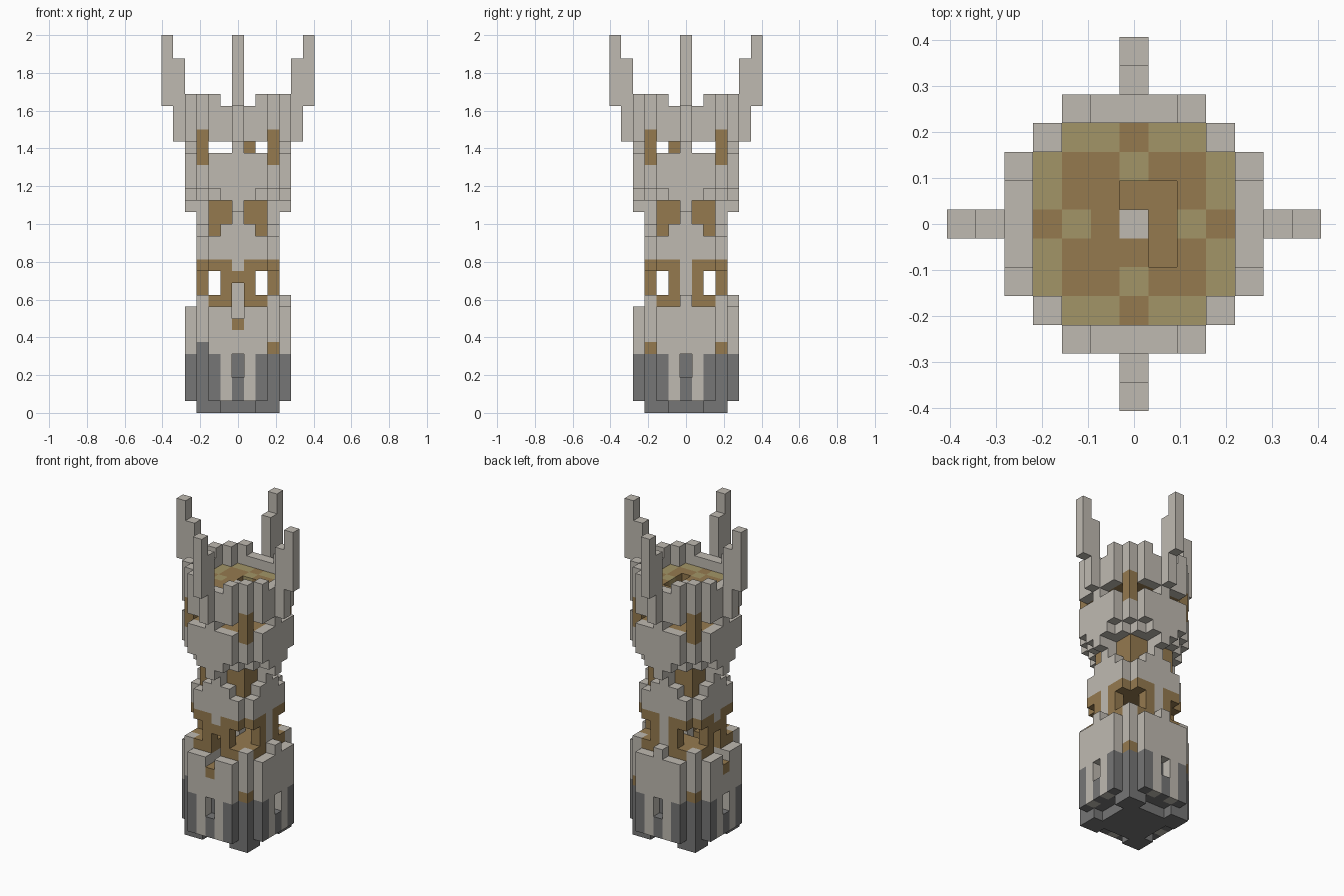
import bpy
import bmesh
from mathutils import Vector

cube = bpy.data.objects.get("Cube")
if cube:
    bpy.data.objects.remove(cube)

U = 0.0625  # edge of one block


def make_material(name, rgb):
    m = bpy.data.materials.new(name)
    m.use_nodes = True
    m.diffuse_color = (*rgb, 1)
    m.node_tree.nodes["Principled BSDF"].inputs["Base Color"].default_value = (*rgb, 1)
    return m


MATERIALS = [make_material("pale_stone", (0.52, 0.49, 0.44)),
             make_material("dark_stone", (0.18, 0.18, 0.18)),
             make_material("brown_wood", (0.30, 0.195, 0.078)),
             make_material("tan_planks", (0.365, 0.30, 0.135))]
STONE, DARK, WOOD, PLANK = range(4)

# Each rule gets r (distance out from the axis), t (distance along the face),
# k (layer), and the cell, and returns a colour or None for empty space.


def has_door(x, y):
    return (x == 0 and y < 0) or (y == 0 and x < 0)


def base(r, t, k, x, y):
    if k == 0:
        return DARK if r <= 3 and not (r == 3 and t <= 1) else None
    door = has_door(x, y)
    if r == 4:
        if t > 2:
            return None
        if t == 0:
            if k in (3, 4) or (door and k > 7):
                return None
            if door and k == 7:
                return WOOD
        elif k > 8:
            return None
        return DARK if k <= 4 and t != 1 else STONE
    if r == 3 and t == 3:
        if k == 5:
            return DARK if x < 0 and y < 0 else WOOD
        return DARK if k < 5 else STONE
    if r > 3:
        return None
    if k >= 8 and door:
        return None
    if k == 9:
        return STONE if t == 0 and r in (0, 3) else WOOD
    return DARK if k <= 4 else (WOOD if k == 7 else STONE)


def gallery(r, t, k, x, y):
    if r == 0:
        return STONE
    if k == 12:
        if r > 3 or (r == 3 and t == 3):
            return None
        return STONE if r == 3 and t == 0 else WOOD
    if r != 3 or t > 1:
        return None
    if has_door(x, y):
        return WOOD if k == 11 else None
    return STONE if t == 0 else WOOD


def waist(r, t, k, x, y):
    if r <= 2:
        return WOOD if k >= 15 else STONE
    if r == 3 and t <= 2:
        top = (17, 15, 14)[t]
        return STONE if k <= top else None
    return STONE if r == 4 and t == 0 and k == 17 else None


def upper_drum(r, t, k, x, y):
    if r == 4:
        return STONE if t <= 2 and k >= 17 + t else None
    if r == 3 and t == 3:
        if k < 19:
            return None
        return WOOD if k == 21 else STONE
    if r > 3:
        return None
    return WOOD if k == 21 else STONE


def belvedere(r, t, k, x, y):
    if r == 3 and t == 3:
        return WOOD
    if (x, y) == (1, -1):
        return WOOD
    return STONE if t == 0 and r in (0, 3, 4) else None


STAIR_WELL = {(0, 1), (1, 1), (1, 0), (1, -1)}


def crown(r, t, k, x, y):
    if r == 4:
        return STONE if t <= 2 and k <= (26 if t == 2 else 25) else None
    if r == 3 and t == 3:
        return WOOD if k == 23 else STONE
    if r > 3 or k > 24:
        return None
    if k == 23:
        return WOOD
    if (x, y) in STAIR_WELL:
        return None
    if r == 0:
        return STONE
    if r == 3:
        return WOOD if t == 0 else PLANK
    return PLANK if r == 2 and t == 0 else WOOD


def horns(r, t, k, x, y):
    if t:
        return None
    if r == 5 and k <= 29:
        return STONE
    return STONE if r == 6 and k >= 26 else None


# Sections of the tower: name, first layer, last layer, rule
SECTIONS = [("base_keep", 0, 9, base), ("open_gallery", 10, 12, gallery),
            ("waist", 13, 17, waist), ("upper_drum", 17, 21, upper_drum),
            ("belvedere", 22, 22, belvedere), ("crown_and_deck", 23, 26, crown),
            ("crown_horns", 23, 31, horns)]

tower, parts = {}, {}
for name, low, high, rule in SECTIONS:
    cells = parts[name] = {}
    for k in range(low, high + 1):
        for x in range(-6, 7):
            for y in range(-6, 7):
                a, b = abs(x), abs(y)
                if name == "upper_drum" and k == 17 and max(a, b) < 4:
                    continue
                colour = rule(max(a, b), min(a, b), k, x, y)
                if colour is not None and (x, y, k) not in tower:
                    cells[x, y, k] = tower[x, y, k] = colour

AXES = [Vector((1, 0, 0)), Vector((0, 1, 0)), Vector((0, 0, 1))]


def build(name, cells):
    """Skin the exposed sides of the blocks and merge flat areas."""
    bm = bmesh.new()
    for cell, colour in cells.items():
        centre = Vector(cell) + Vector((0, 0, 0.5))
        for i in range(3):
            for sign in (-1, 1):
                n = AXES[i] * sign
                if tuple(int(c) for c in Vector(cell) + n) in tower:
                    continue
                u = AXES[(i + 1) % 3] / 2
                v = AXES[(i + 2) % 3] / 2 * sign
                mid = centre + n / 2
                corners = (mid - u - v, mid + u - v, mid + u + v, mid - u + v)
                face = bm.faces.new([bm.verts.new(p * U) for p in corners])
                face.material_index = colour
    bmesh.ops.remove_doubles(bm, verts=bm.verts, dist=U / 100)
    bmesh.ops.dissolve_limit(bm, angle_limit=0.01, verts=bm.verts,
                             edges=bm.edges, delimit={'MATERIAL'})
    mesh = bpy.data.meshes.new(name)
    bm.to_mesh(mesh)
    bm.free()
    for m in MATERIALS:
        mesh.materials.append(m)
    bpy.context.collection.objects.link(bpy.data.objects.new(name, mesh))


for part_name, part_cells in parts.items():
    build(part_name, part_cells)
